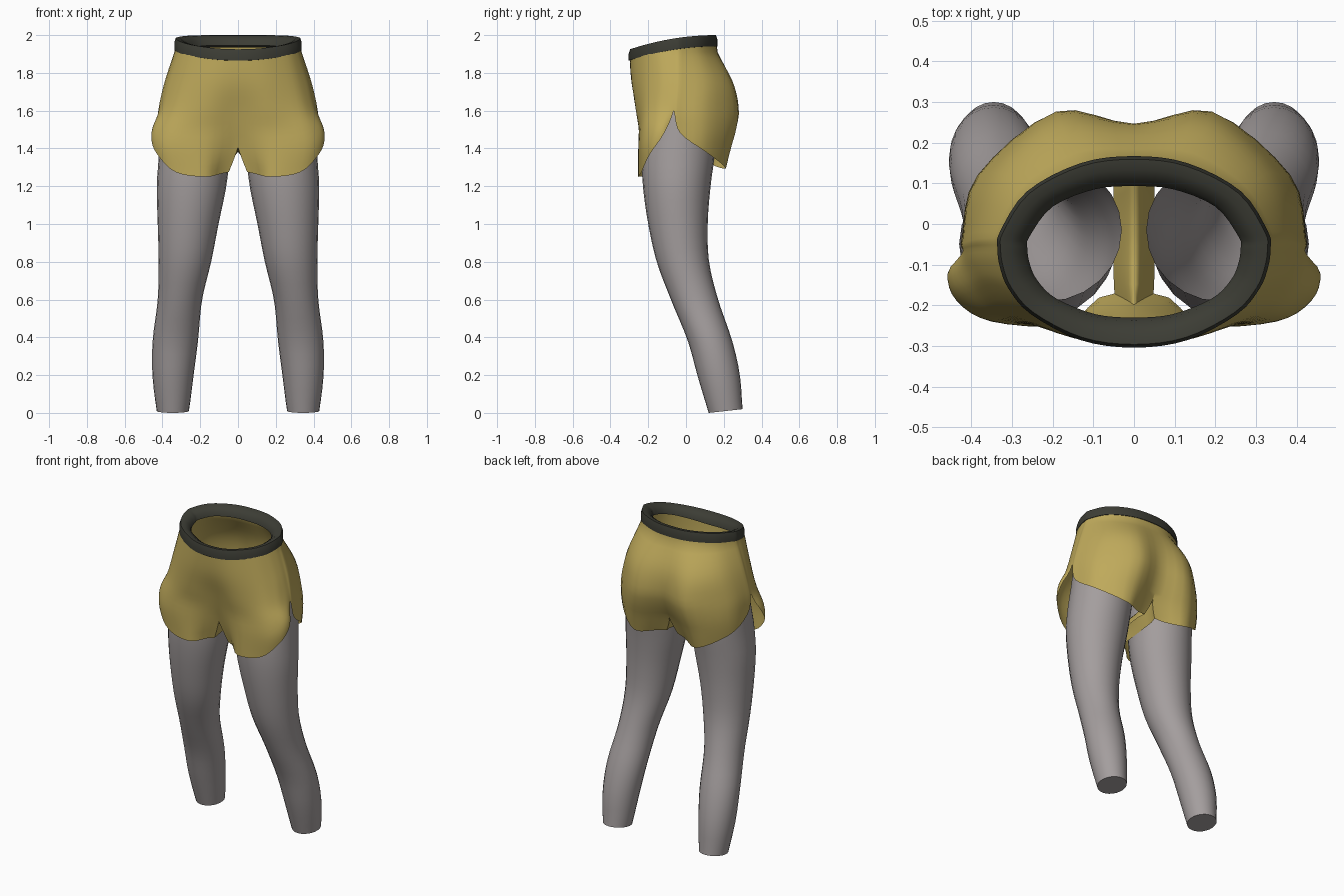
import bpy, bmesh, math
from mathutils import Vector

if "Cube" in bpy.data.objects:
    bpy.data.objects.remove(bpy.data.objects["Cube"])


def material(name, rgb):
    m = bpy.data.materials.new(name)
    m.diffuse_color = (*rgb, 1)
    m.use_nodes = True
    m.node_tree.nodes["Principled BSDF"].inputs["Base Color"].default_value = m.diffuse_color
    return m


YELLOW = material("mustard_fabric", (0.52, 0.40, 0.105))
GREY = material("grey_leggings", (0.37, 0.34, 0.34))
DARK = material("dark_waistband", (0.045, 0.046, 0.035))


def curve(ts, vs, t):
    """Smooth curve through values vs at rising knots ts, clamped at the ends."""
    t = min(max(t, ts[0]), ts[-1])
    i = 0
    while i < len(ts) - 2 and t > ts[i + 1]:
        i += 1

    def slope(k):
        a, b = max(k - 1, 0), min(k + 1, len(ts) - 1)
        return (vs[b] - vs[a]) / (ts[b] - ts[a])
    h = ts[i + 1] - ts[i]
    u = (t - ts[i]) / h
    return (vs[i] * (2*u**3 - 3*u**2 + 1) + slope(i) * (h * (u**3 - 2*u**2 + u))
            + vs[i + 1] * (3*u**2 - 2*u**3) + slope(i + 1) * (h * (u**3 - u**2)))


def make_object(name, bm, mat):
    bmesh.ops.recalc_face_normals(bm, faces=bm.faces)
    me = bpy.data.meshes.new(name)
    bm.to_mesh(me)
    bm.free()
    me.materials.append(mat)
    ob = bpy.data.objects.new(name, me)
    bpy.context.collection.objects.link(ob)
    mir = ob.modifiers.new("mirror", 'MIRROR')
    mir.use_clip = True
    mir.merge_threshold = 0.001
    bpy.ops.object.select_all(action='DESELECT')
    bpy.context.view_layer.objects.active = ob
    ob.select_set(True)
    bpy.ops.object.shade_smooth_by_angle(angle=math.radians(50))
    return ob


# Half outlines of the shorts, front centre to back centre, at rising heights
LEVELS = [
    (1.27, [(.05, -.17), (.17, -.25), (.33, -.235), (.405, -.19), (.43, -.12),
            (.425, -.065), (.42, -.03), (.365, .1), (.22, .205), (.06, .13)]),
    (1.41, [(0, -.20), (.17, -.25), (.35, -.24), (.435, -.19), (.455, -.125),
            (.427, -.065), (.423, -.03), (.385, .11), (.21, .24), (0, .17)]),
    (1.50, [(0, -.225), (.16, -.25), (.34, -.235), (.43, -.18), (.455, -.12),
            (.427, -.065), (.423, -.03), (.385, .12), (.2, .265), (0, .215)]),
    (1.60, [(0, -.25), (.16, -.265), (.32, -.225), (.39, -.165), (.415, -.11),
            (.42, -.065), (.418, -.03), (.375, .12), (.19, .276), (0, .245)]),
    (1.75, [(0, -.288), (.15, -.28), (.29, -.22), (.355, -.15), (.378, -.1),
            (.385, -.06), (.385, -.02), (.33, .125), (.18, .242), (0, .235)]),
    (1.92, [(0, -.30), (.13, -.282), (.25, -.22), (.305, -.158), (.326, -.105),
            (.332, -.06), (.326, -.02), (.26, .078), (.13, .146), (0, .163)]),
]
HEM = [1.275, 1.25, 1.275, 1.37, 1.47, 1.6, 1.48, 1.38, 1.295, 1.315]
SLIT = 5
STEPS = 4
COLS = 9 * STEPS


def outline(points, s):
    """Point on a half outline, continued across the centre plane."""
    p = [Vector(q) for q in points]
    p = [Vector((-p[1].x, p[1].y))] + p + [Vector((-p[-2].x, p[-2].y))]
    return curve(list(range(-1, len(points) + 1)), p, s)


def hem_height(s):
    lo, hi = (0, SLIT) if s <= SLIT else (SLIT, 9)
    return curve(list(range(lo, hi + 1)), HEM[lo:hi + 1], s)


def waist_height(y):
    return 1.945 - .075 * ((.163 - y) / .463) ** 2


# Shorts: columns run from waist to hem, with a gusset joining the inner legs
TORSO, ROWS, GUSSET = 14, 19, 8
zs = [z for z, _ in LEVELS]
grid = []
for j in range(COLS + 1):
    s = j / STEPS
    ring = [outline(pts, s) for _, pts in LEVELS]
    top, hem = waist_height(ring[-1].y), hem_height(s)
    split = top + .78 * (hem - top)
    col = []
    for r in range(ROWS + 1):
        if r <= TORSO:
            z = top + (split - top) * r / TORSO
        else:
            z = split + (hem - split) * (r - TORSO) / (ROWS - TORSO)
        p = curve(zs, ring, z)
        x = 0 if j in (0, COLS) and r <= TORSO else max(p.x, 0)
        col.append(Vector((x, p.y, z)))
    grid.append(col)
bm = bmesh.new()
cols = [[bm.verts.new(p) for p in col] for col in grid]
for k in range(1, GUSSET):
    u = k / GUSSET
    sag = math.sin(math.pi * u)
    col = [None] * TORSO
    for r in range(TORSO, ROWS + 1):
        w = (r - TORSO) / (ROWS - TORSO)
        p = grid[-1][r].lerp(grid[0][r], u)
        p.z -= .045 * sag * (1 - w)
        p.x = .05 * w ** .8
        col.append(bm.verts.new(p))
    cols.append(col)
for j in range(len(cols)):
    a, b = cols[j], cols[(j + 1) % len(cols)]
    for r in range(0 if j < COLS else TORSO, ROWS):
        bm.faces.new((a[r], a[r + 1], b[r + 1], b[r]))
make_object("shorts", bm, YELLOW)

# Waistband: a thick ring with a rolled inner edge; pairs are (outward, up)
PROFILE = [(.004, -.004), (.004, .03), (-.004, .055), (-.03, .052),
           (-.062, .03), (-.07, .0), (-.03, -.01)]
bm = bmesh.new()
rings = []
centre = Vector((0, -.07))
for j in range(COLS + 1):
    p = outline(LEVELS[-1][1], j / STEPS)
    d = (p - centre).normalized()
    ring = []
    for out, up in PROFILE:
        q = p + d * out
        x = 0 if j in (0, COLS) else q.x
        ring.append(bm.verts.new((x, q.y, waist_height(p.y) + up)))
    rings.append(ring)
n = len(PROFILE)
for a, b in zip(rings, rings[1:]):
    for i in range(n):
        bm.faces.new((a[i], a[(i + 1) % n], b[(i + 1) % n], b[i]))
make_object("waistband", bm, DARK)

# Legs: height, inner x, outer x, front y, back y
LEG = [
    (0.0, .26, .43, .12, .30), (.2, .235, .453, .06, .285),
    (.38, .212, .452, .01, .245), (.6, .19, .425, -.08, .17),
    (.8, .142, .42, -.155, .122), (1.0, .103, .425, -.2, .115),
    (1.2, .062, .43, -.228, .13), (1.35, .045, .42, -.232, .15),
    (1.48, .035, .412, -.21, .16), (1.62, .03, .403, -.19, .16),
]
SIDES, RINGS = 24, 26
bm = bmesh.new()
rings = []
for k in range(RINGS + 1):
    z = 1.62 * k / RINGS
    x0, x1, y0, y1 = (curve([g[0] for g in LEG], [g[c] for g in LEG], z)
                      for c in range(1, 5))
    ring = []
    for i in range(SIDES):
        a = 2 * math.pi * i / SIDES
        x = (x0 + x1) / 2 + (x1 - x0) / 2 * math.cos(a)
        y = (y0 + y1) / 2 + (y1 - y0) / 2 * math.sin(a)
        tilt = .02 * (y - y0) / (y1 - y0) if k == 0 else 0
        ring.append(bm.verts.new((x, y, z + tilt)))
    rings.append(ring)
for a, b in zip(rings, rings[1:]):
    for i in range(SIDES):
        m = (i + 1) % SIDES
        bm.faces.new((a[i], a[m], b[m], b[i]))
bm.faces.new(rings[0])
make_object("legs", bm, GREY)
